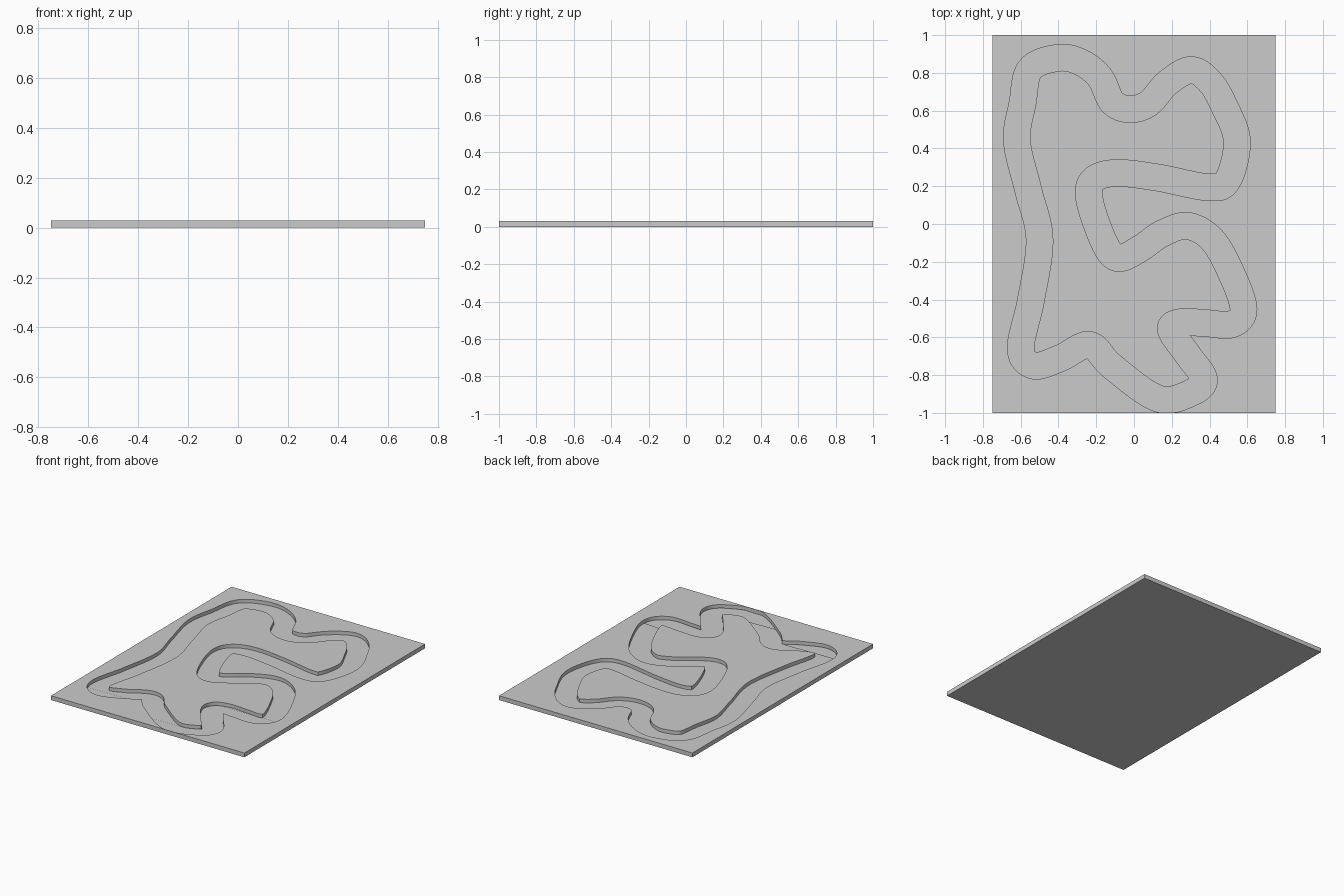
import bpy, bmesh
from mathutils import Vector

WIDTH, LENGTH, HEIGHT = 1.5, 2.0, 0.03
FLOOR = 0.005         # height of the channel floor
HALF_TRACK = 0.07     # half the channel width
STEPS = 12            # samples between neighbouring path points

# Centre line of the closed channel, anticlockwise from the upper left
PATH = [(-.4, .88), (-.55, .82), (-.59, .64), (-.62, .44), (-.56, .18), (-.5, -.08),
        (-.545, -.4), (-.6, -.66), (-.53, -.75), (-.39, -.71), (-.235, -.64),
        (-.115, -.755), (.13, -.925), (.31, -.89), (.37, -.82), (.29, -.7),
        (.195, -.56), (.25, -.52), (.38, -.525), (.52, -.53), (.58, -.45),
        (.515, -.26), (.415, -.085), (.285, -.01), (.15, -.05), (.04, -.125),
        (-.07, -.18), (-.135, -.14), (-.205, .02), (-.24, .17), (-.2, .245),
        (-.08, .27), (.13, .245), (.39, .195), (.495, .23), (.545, .44),
        (.475, .63), (.4, .755), (.3, .815), (.175, .745), (.08, .64),
        (-.02, .608), (-.115, .645), (-.18, .775), (-.28, .855)]

scene_cube = bpy.data.objects.get("Cube")
if scene_cube:
    bpy.data.objects.remove(scene_cube, do_unlink=True)


def smooth_loop(points):
    """Closed Catmull-Rom curve through the points."""
    points = [Vector(p) for p in points]
    count, result = len(points), []
    for i in range(count):
        a, b, c, d = (points[(i + k) % count] for k in (-1, 0, 1, 2))
        for step in range(STEPS):
            t = step / STEPS
            result.append(b + (c - a) * t / 2
                          + (a - b * 2.5 + c * 2 - d / 2) * t ** 2
                          + (b * 3 - a - c * 3 + d) * t ** 3 / 2)
    return result


def offset_loop(line, distance):
    """Parallel outline; folded samples are dropped to leave crisp corners."""
    result = []
    for i, point in enumerate(line):
        along = (line[(i + 1) % len(line)] - line[i - 1]).normalized()
        moved = point + Vector((along.y, -along.x)) * distance
        nearest = min((moved - other).length for other in line)
        if nearest > abs(distance) * 0.995:
            moved.y = max(moved.y, 0.003 - LENGTH / 2)
            result.append(moved)
    return result


def add_loop(bm, outline, z):
    """Closed ring of vertices and edges at one height."""
    verts = [bm.verts.new((p[0], p[1], z)) for p in outline]
    edges = [bm.edges.new((verts[i - 1], verts[i])) for i in range(len(verts))]
    return verts, edges


def add_wall(bm, upper, lower):
    """Upright quads between two matching rings."""
    top, bottom = upper[0], lower[0]
    for i in range(len(top)):
        bm.faces.new((top[i - 1], top[i], bottom[i], bottom[i - 1]))


def add_cap(bm, *loops):
    """Flat surface bounded by one ring, or by a ring and the hole inside it."""
    edges = [edge for loop in loops for edge in loop[1]]
    bmesh.ops.triangle_fill(bm, edges=edges, normal=(0, 0, 1))


# Outlines of the board and of both channel sides
centre = smooth_loop(PATH)
outer = offset_loop(centre, HALF_TRACK)
inner = offset_loop(centre, -HALF_TRACK)
corners = [(x * WIDTH / 2, y * LENGTH / 2) for x, y in ((-1, -1), (1, -1), (1, 1), (-1, 1))]

bm = bmesh.new()
rim_top, rim_base = (add_loop(bm, corners, z) for z in (HEIGHT, 0))
outer_top, outer_floor = (add_loop(bm, outer, z) for z in (HEIGHT, FLOOR))
inner_top, inner_floor = (add_loop(bm, inner, z) for z in (HEIGHT, FLOOR))

# Underside, border, channel floor and central island
add_cap(bm, rim_base)
add_cap(bm, rim_top, outer_top)
add_cap(bm, outer_floor, inner_floor)
add_cap(bm, inner_top)

# Board edge and both channel walls
add_wall(bm, rim_top, rim_base)
add_wall(bm, outer_top, outer_floor)
add_wall(bm, inner_top, inner_floor)
bmesh.ops.recalc_face_normals(bm, faces=bm.faces)

mesh = bpy.data.meshes.new("track_board")
bm.to_mesh(mesh)
bm.free()
board = bpy.data.objects.new("track_board", mesh)
bpy.context.scene.collection.objects.link(board)

# Single plain grey finish
grey = bpy.data.materials.new("plain_grey")
grey.use_nodes = True
colour = (0.6, 0.6, 0.6, 1)
grey.diffuse_color = colour
grey.node_tree.nodes["Principled BSDF"].inputs["Base Color"].default_value = colour
mesh.materials.append(grey)

bpy.ops.object.select_all(action="DESELECT")
board.select_set(True)
bpy.context.view_layer.objects.active = board
bpy.ops.object.shade_smooth_by_angle(angle=0.6)
